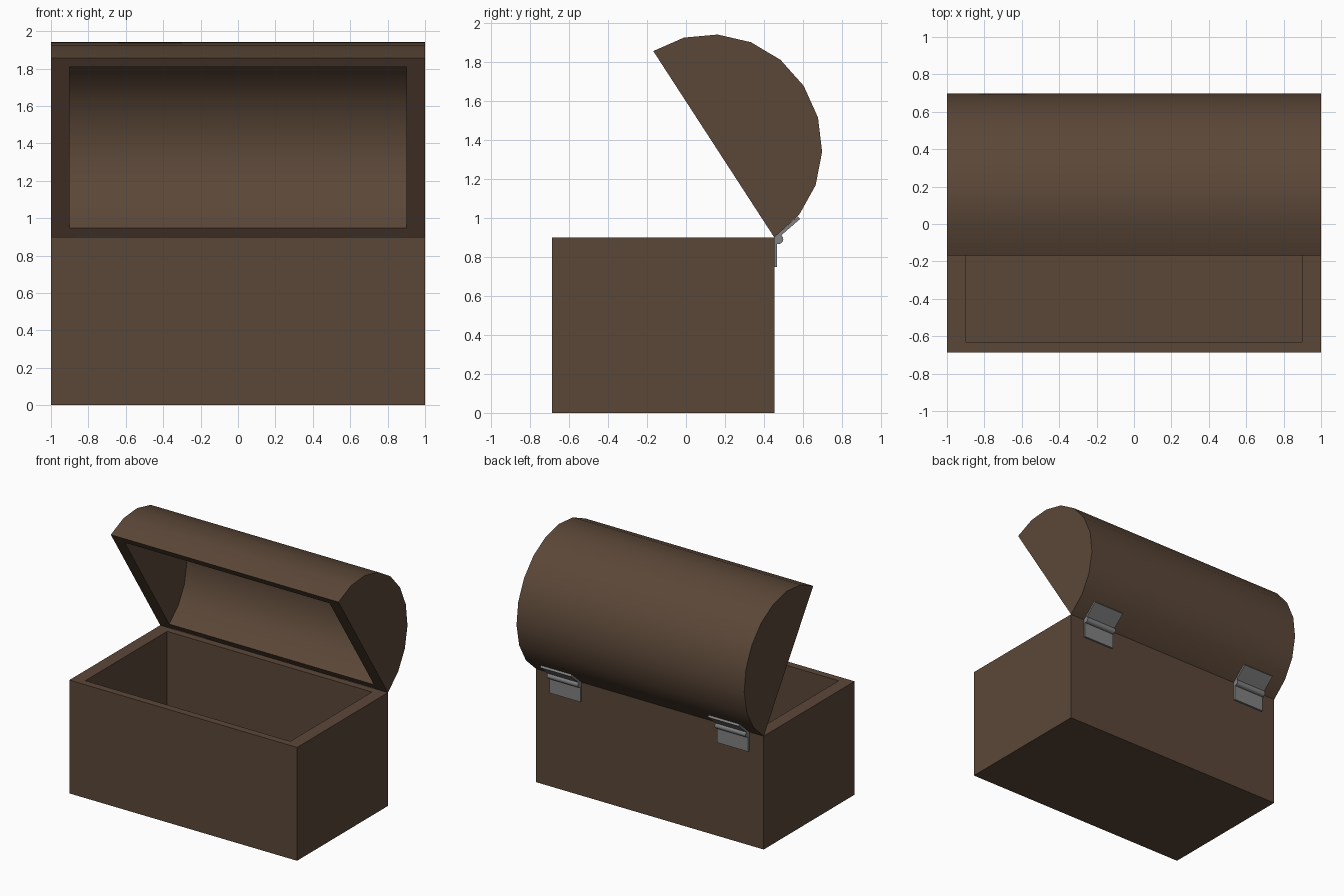
import bpy, bmesh
from math import sin, cos, pi, radians

if "Cube" in bpy.data.objects:
    bpy.data.objects.remove(bpy.data.objects["Cube"])

OPEN = radians(57)          # lid opening angle
HALF_X, HALF_Y, HEIGHT = 1.0, 0.57, 0.90
HINGE_Y = 0.453


def material(name, rgb):
    m = bpy.data.materials.new(name)
    m.diffuse_color = (*rgb, 1)
    m.use_nodes = True
    m.node_tree.nodes["Principled BSDF"].inputs["Base Color"].default_value = m.diffuse_color
    return m


wood = material("brown_wood", (0.105, 0.063, 0.039))
metal = material("grey_metal", (0.22, 0.22, 0.22))


def hollow_shell(name, profile, location, tilt=0):
    """Hollow trough: y-z profile swept along x, with an inner wall at 90% and a flat rim."""
    bm = bmesh.new()

    def section(x, s):
        return [bm.verts.new((x * s, y * s, z * s)) for y, z in profile]

    shells = [(section(-HALF_X, s), section(HALF_X, s)) for s in (1, 0.9)]
    for left, right in shells:
        bm.faces.new(left)
        bm.faces.new(right)
        for i in range(len(profile) - 1):
            bm.faces.new((left[i], left[i + 1], right[i + 1], right[i]))
    # rim joining the outer and inner openings
    loops = [(l[0], l[-1], r[-1], r[0]) for l, r in shells]
    for i in range(4):
        j = (i + 1) % 4
        bm.faces.new((loops[0][i], loops[0][j], loops[1][j], loops[1][i]))
    bmesh.ops.recalc_face_normals(bm, faces=bm.faces)
    mesh = bpy.data.meshes.new(name)
    bm.to_mesh(mesh)
    bm.free()
    ob = bpy.data.objects.new(name, mesh)
    bpy.context.collection.objects.link(ob)
    ob.location = location
    ob.rotation_euler.x = tilt
    finish(ob, wood)


def finish(ob, mat):
    ob.data.materials.append(mat)
    bpy.ops.object.select_all(action='DESELECT')
    ob.select_set(True)
    bpy.context.view_layer.objects.active = ob
    bpy.ops.object.shade_smooth_by_angle(angle=radians(30))


def leaf(name, location, size, tilt=0):
    bpy.ops.mesh.primitive_cube_add(size=1, location=location, rotation=(tilt, 0, 0))
    ob = bpy.context.object
    ob.name = name
    ob.scale = size
    finish(ob, metal)


# chest body
hollow_shell("chest_body",
             [(-HALF_Y, 0), (-HALF_Y, -HEIGHT), (HALF_Y, -HEIGHT), (HALF_Y, 0)],
             (0, HINGE_Y - HALF_Y, HEIGHT))

# domed lid, swung open about the back edge
arc = [(HALF_Y * cos(pi * i / 10), 0.55 * sin(pi * i / 10)) for i in range(11)]
hollow_shell("lid", arc,
             (0, HINGE_Y - HALF_Y * cos(OPEN), HEIGHT + HALF_Y * sin(OPEN)), -OPEN)

# hinges: two leaves and a knuckle on each side
for side, sx in (("left", -1), ("right", 1)):
    x, w = sx * 0.737, 0.272
    leaf(f"hinge_lower_leaf_{side}", (x, 0.459, 0.822), (w, 0.017, 0.148))
    leaf(f"hinge_upper_leaf_{side}", (x, 0.523, 0.952), (w, 0.15, 0.017), radians(41))
    bpy.ops.mesh.primitive_cylinder_add(vertices=16, radius=0.025, depth=w,
                                        location=(x, 0.474, 0.891), rotation=(0, pi / 2, 0))
    bpy.context.object.name = f"hinge_knuckle_{side}"
    finish(bpy.context.object, metal)
